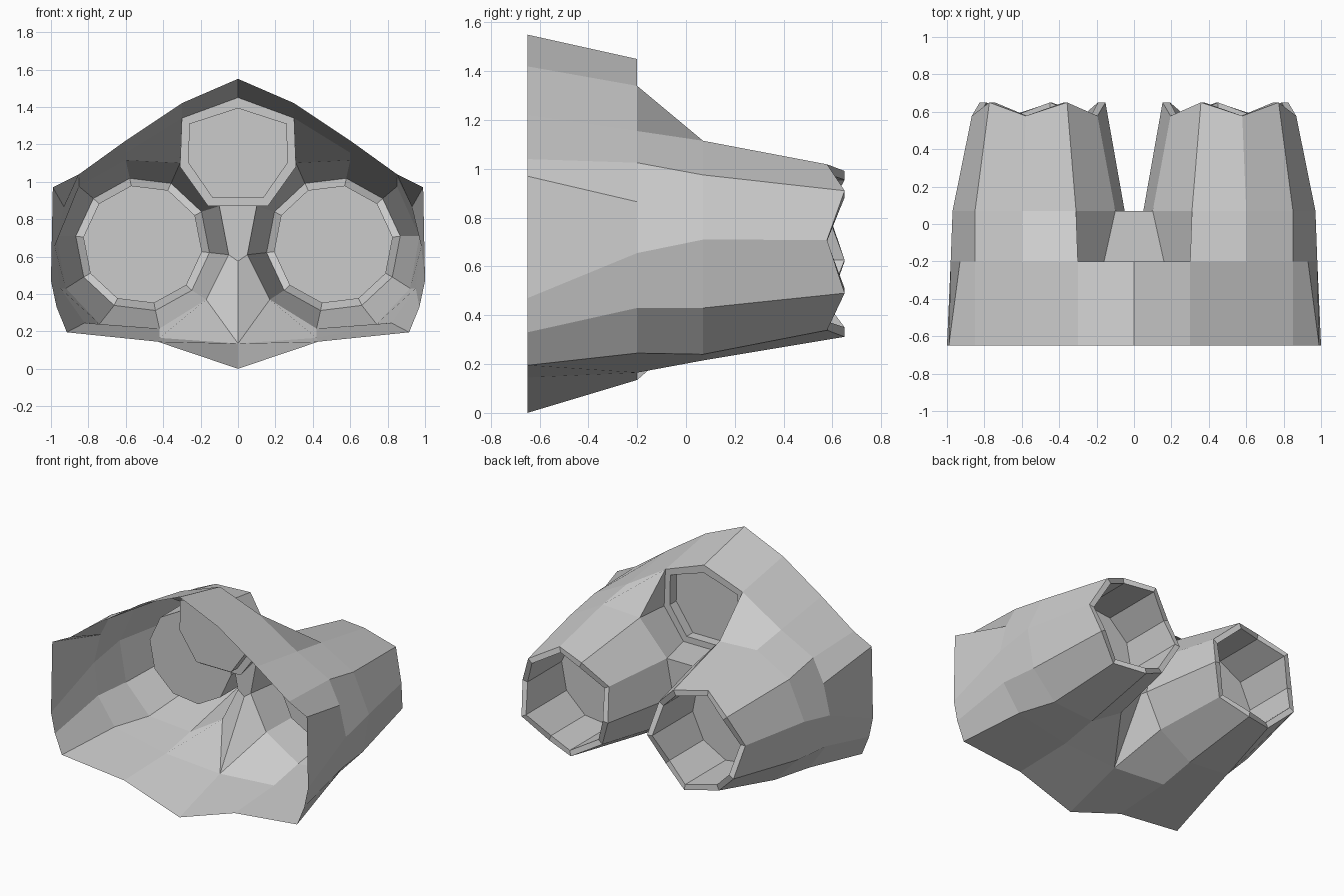
import bpy, bmesh, math

if "Cube" in bpy.data.objects:
    bpy.data.objects.remove(bpy.data.objects["Cube"])


def row(y, pts):
    return [(x, y, z) for x, z in pts]


def strip(a, b, closed=False):
    """Quads between two rows of points; repeated points give triangles."""
    n = len(a)
    return [[a[i], a[(i + 1) % n], b[(i + 1) % n], b[i]]
            for i in range(n if closed else n - 1)]


def build(name, polys):
    """Right half from polygons, welded, oriented outward and mirrored."""
    bm = bmesh.new()
    cache = {}
    for poly in polys:
        vs = []
        for p in poly:
            k = tuple(round(c, 4) for c in p)
            if k not in cache:
                cache[k] = bm.verts.new(k)
            if cache[k] not in vs:
                vs.append(cache[k])
        if len(vs) > 2:
            bm.faces.new(vs)
    bmesh.ops.recalc_face_normals(bm, faces=bm.faces)
    probe = max(bm.faces, key=lambda f: f.normal.y ** 2)
    if probe.normal.y < 0:
        bmesh.ops.reverse_faces(bm, faces=bm.faces)
    me = bpy.data.meshes.new(name)
    bm.to_mesh(me)
    bm.free()
    ob = bpy.data.objects.new(name, me)
    bpy.context.collection.objects.link(ob)
    m = ob.modifiers.new("mirror", 'MIRROR')
    m.use_mirror_merge = True
    m.merge_threshold = 0.001


def decagon(r, wavy=True, y=0.0):
    pts = []
    for i in range(10):
        a = math.radians(7 + 36 * i)
        yy = (0.65 if i % 2 else 0.578) if wavy else y
        pts.append((0.51 + r * math.cos(a), yy, 0.665 + r * math.sin(a)))
    return pts


# Cross-sections of the right half, from top centre to bottom centre
front = row(-0.65, [(0, 1.55), (.3, 1.42), (.6, 1.22), (.85, 1.04), (.99, .97),
                    (1, .47), (.97, .33), (.915, .195), (.43, .145), (0, 0)])
mid = row(-0.2, [(0, 1.45), (.3, 1.34), (.6, 1.155), (.85, 1.025), (.93, .865),
                 (.98, .655), (.95, .43), (.82, .245), (.42, .165), (0, .135)])
# Side tube root, counter-clockwise from the outer side
root = row(0.07, [(.97, .71), (.85, .975), (.6, 1.115), (.31, 1.1), (.1, .87),
                  (.05, .61), (.17, .37), (.42, .215), (.74, .24), (.92, .43)])
hole = [mid[0], mid[1], (.31, -.2, 1.08), (.16, -.2, .87), (0, -.2, .87)]

# Housing: open front collar and the shoulders running into the side tubes
housing = strip(front, mid)
housing += strip([mid[1], mid[2], mid[3]], [root[3], root[2], root[1]])
housing.append([mid[3], mid[4], mid[5], root[0], root[1]])
housing += strip(mid[5:9], [root[0], root[9], root[8], root[7]])
housing += [[mid[8], mid[9], root[6], root[7]],
            [mid[9], (0, .07, .575), root[5], root[6]]]
# Saddle below the centre port and the web between the tubes
housing += [[hole[1], hole[2], root[3]],
            [hole[2], hole[3], root[4], root[3]],
            [hole[3], hole[4], (0, .07, .87), root[4]],
            [(0, .07, .87), (0, .07, .575), root[5], root[4]]]
# Side tubes tapering back to the scalloped rim
housing += strip(root, decagon(.36), True)
build("engine_housing", housing)

# Side nozzles: rim, inner wall and recessed disc
disc = decagon(.32, False, .2)
nozzle = strip(decagon(.36), decagon(.32), True)
nozzle += strip(decagon(.32), disc, True) + [disc]
build("side_nozzle", nozzle)

# Centre port: flat rim, shallow wall and disc
inner = [(0, 1.395), (.262, 1.31), (.265, 1.10), (.135, .912), (0, .912)]
lip, back = row(-.2, inner), row(-.27, inner)
build("centre_port", strip(hole, lip) + strip(lip, back) + [back])
